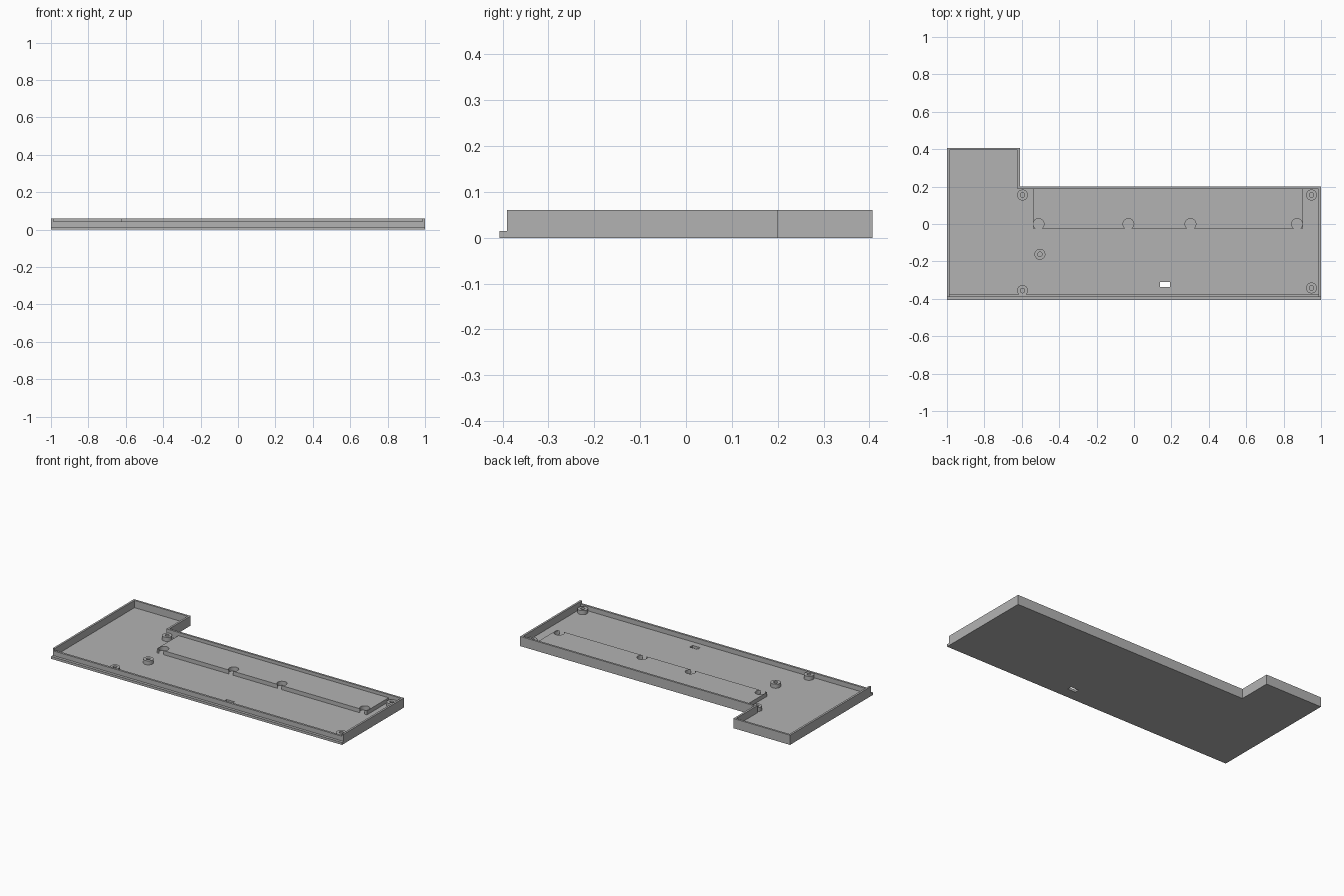
import bpy, bmesh
from math import cos, sin, pi

cube = bpy.data.objects.get("Cube")
if cube:
    bpy.data.objects.remove(cube, do_unlink=True)

grey = bpy.data.materials.new("plain grey")
grey.use_nodes = True
color = (0.45, 0.45, 0.45, 1)
grey.diffuse_color = color
grey.node_tree.nodes["Principled BSDF"].inputs["Base Color"].default_value = color

FLOOR, RIM, FRONT_RIM, RAISED = 0.015, 0.06, 0.044, 0.04
WALL = 0.0125


def prism(name, points, z0, z1):
    """Extrude a flat outline from z0 up to z1."""
    bm = bmesh.new()
    face = bm.faces.new([bm.verts.new((x, y, z0)) for x, y in points])
    top = bmesh.ops.extrude_face_region(bm, geom=[face])["geom"]
    bmesh.ops.translate(bm, vec=(0, 0, z1 - z0),
                        verts=[v for v in top if isinstance(v, bmesh.types.BMVert)])
    bmesh.ops.recalc_face_normals(bm, faces=bm.faces)
    mesh = bpy.data.meshes.new(name)
    bm.to_mesh(mesh)
    bm.free()
    mesh.materials.append(grey)
    obj = bpy.data.objects.new(name, mesh)
    bpy.context.collection.objects.link(obj)
    return obj


def rect(x0, x1, y0, y1):
    return [(x0, y0), (x1, y0), (x1, y1), (x0, y1)]


def circle(x, y, r, n=32):
    return [(x + r * cos(2 * pi * i / n), y + r * sin(2 * pi * i / n)) for i in range(n)]


def l_outline(inset, front):
    """L-shaped plan with the extra bay at the back right."""
    a, tab, back, bay = 1 - inset, -0.61 - inset, 0.20 - inset, 0.407 - inset
    return [(-a, front), (a, front), (a, back), (tab, back), (tab, bay), (-a, bay)]


def cut(obj, cutters):
    """Subtract the cutters from obj, then discard them."""
    bpy.context.view_layer.objects.active = obj
    for c in cutters:
        mod = obj.modifiers.new("cut", "BOOLEAN")
        mod.operation, mod.solver, mod.object = "DIFFERENCE", "EXACT", c
        bpy.ops.object.modifier_apply(modifier=mod.name)
        bpy.data.objects.remove(c, do_unlink=True)


def smooth(obj):
    bpy.ops.object.select_all(action="DESELECT")
    obj.select_set(True)
    bpy.context.view_layer.objects.active = obj
    bpy.ops.object.shade_smooth_by_angle()


# Tray: hollow shell with front ledge, lower front wall and a slot in the floor
tray = prism("tray", l_outline(0, -0.407), 0, RIM)
inner = 1 - WALL
cut(tray, [
    prism("cavity_cutter", l_outline(WALL, -0.377), FLOOR, 0.2),
    prism("ledge_cutter", rect(-1.2, 1.2, -0.6, -0.39), FLOOR, 0.2),
    prism("front_rim_cutter", rect(-inner, inner, -0.5, -0.3), FRONT_RIM, 0.2),
    prism("slot_cutter", rect(0.139, 0.192, -0.338, -0.31), -0.1, 0.1),
])

# Raised platform along the back wall, with round pockets open at its front
platform = prism("platform", rect(-0.541, 0.904, -0.025, 0.19), FLOOR - 0.002, RAISED)
cut(platform, [prism("pocket_cutter", circle(x, 0, 0.029), -0.1, 0.1)
               for x in (-0.51, -0.03, 0.302, 0.872)])
smooth(platform)

# Screw posts with blind holes
for i, (x, y) in enumerate([(-0.596, 0.155), (0.949, 0.155), (-0.503, -0.162),
                            (-0.596, -0.356), (0.949, -0.342)]):
    post = prism(f"screw_post_{i + 1}", circle(x, y, 0.029), FLOOR - 0.002, RAISED)
    cut(post, [prism("hole_cutter", circle(x, y, 0.012, 20), FLOOR, 0.1)])
    smooth(post)
